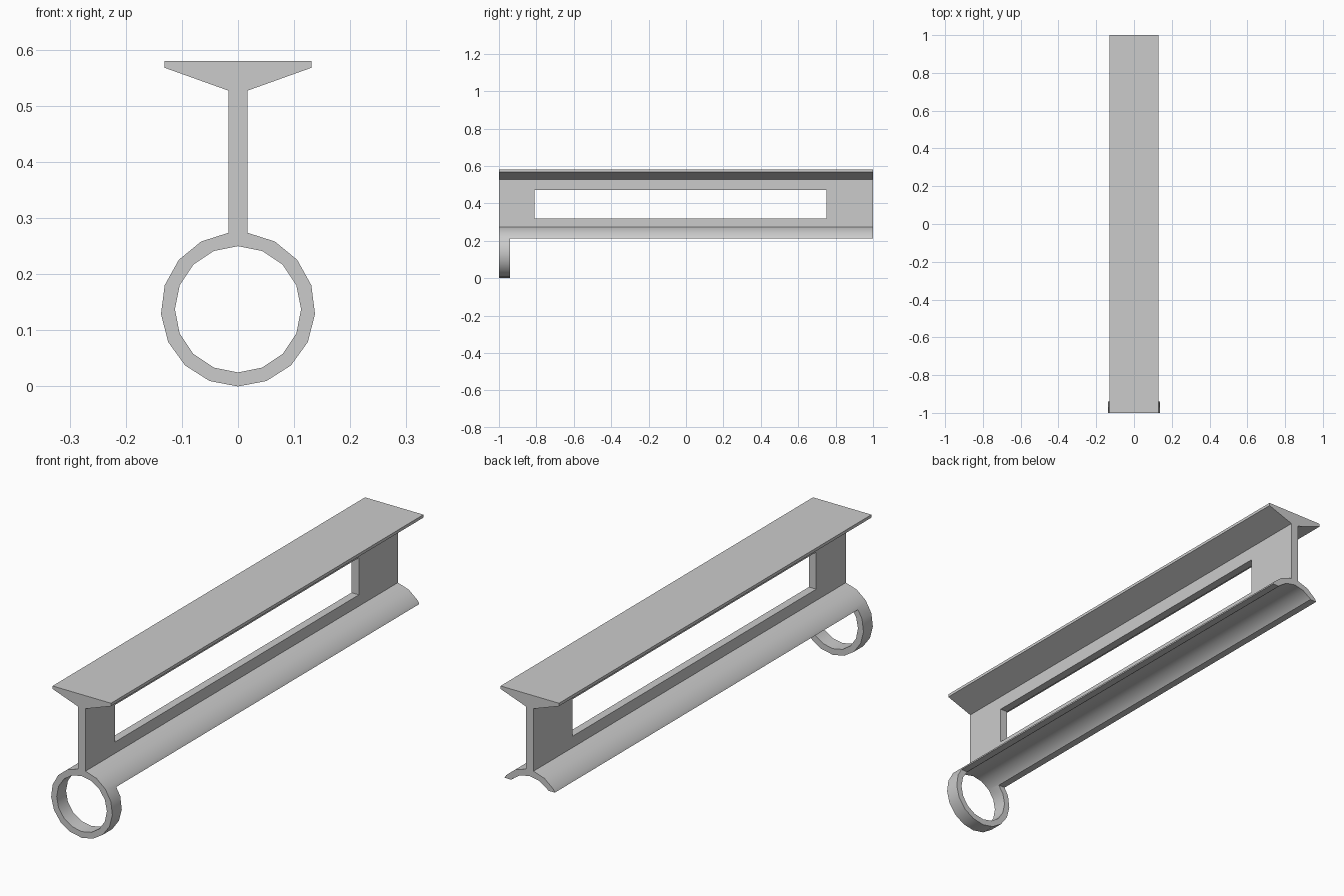
import bpy, bmesh, math

if "Cube" in bpy.data.objects:
    bpy.data.objects.remove(bpy.data.objects["Cube"])

R_OUT, R_IN, CZ, WEB = 0.1375, 0.1125, 0.1375, 0.0165

grey = bpy.data.materials.new("plain grey")
grey.diffuse_color = (0.6, 0.6, 0.6, 1)
grey.use_nodes = True
grey.node_tree.nodes["Principled BSDF"].inputs["Base Color"].default_value = grey.diffuse_color


def prism(name, profile, y0, y1):
    """Extrude an (x, z) outline along y."""
    bm = bmesh.new()
    face = bm.faces.new([bm.verts.new((x, y0, z)) for x, z in profile])
    ext = bmesh.ops.extrude_face_region(bm, geom=[face], use_keep_orig=True)
    moved = [g for g in ext["geom"] if isinstance(g, bmesh.types.BMVert)]
    bmesh.ops.translate(bm, verts=moved, vec=(0, y1 - y0, 0))
    bmesh.ops.recalc_face_normals(bm, faces=bm.faces)
    me = bpy.data.meshes.new(name)
    bm.to_mesh(me)
    bm.free()
    ob = bpy.data.objects.new(name, me)
    bpy.context.collection.objects.link(ob)
    me.materials.append(grey)
    return ob


def arc(radius, a0, a1, steps):
    """Points clockwise from the top, as (x, z)."""
    angles = [a0 + (a1 - a0) * i / steps for i in range(steps + 1)]
    return [(radius * math.sin(a), CZ + radius * math.cos(a)) for a in angles]


def rect(x, z0, z1):
    return [(-x, z0), (x, z0), (x, z1), (-x, z1)]


# Rail: wedge-shaped top flange, thin web and round tube in one section
start = math.asin(WEB / R_OUT)
flange = [(-WEB, 0.527), (-0.131, 0.568), (-0.131, 0.58),
          (0.131, 0.58), (0.131, 0.568), (WEB, 0.527)]
rail = prism("rail_with_ring",
             flange + arc(R_OUT, start, 2 * math.pi - start, 16), -1, 1)

# Cutters: tube bore, lower tube removed behind the front ring, web window
cutters = [
    prism("bore_cutter", arc(R_IN, 0, 2 * math.pi, 16)[:-1], -1.1, 1.1),
    prism("lower_tube_cutter", rect(0.3, -0.1, 0.213), -0.94, 1.1),
    prism("window_cutter", rect(0.1, 0.32, 0.47), -0.81, 0.75),
]
bpy.context.view_layer.objects.active = rail
rail.select_set(True)
for cutter in cutters:
    mod = rail.modifiers.new(cutter.name, "BOOLEAN")
    mod.operation, mod.solver, mod.object = "DIFFERENCE", "EXACT", cutter
    bpy.ops.object.modifier_apply(modifier=mod.name)
    bpy.data.objects.remove(cutter)

# Smooth round surfaces, crisp corners
bpy.ops.object.shade_smooth_by_angle(angle=math.radians(30))
